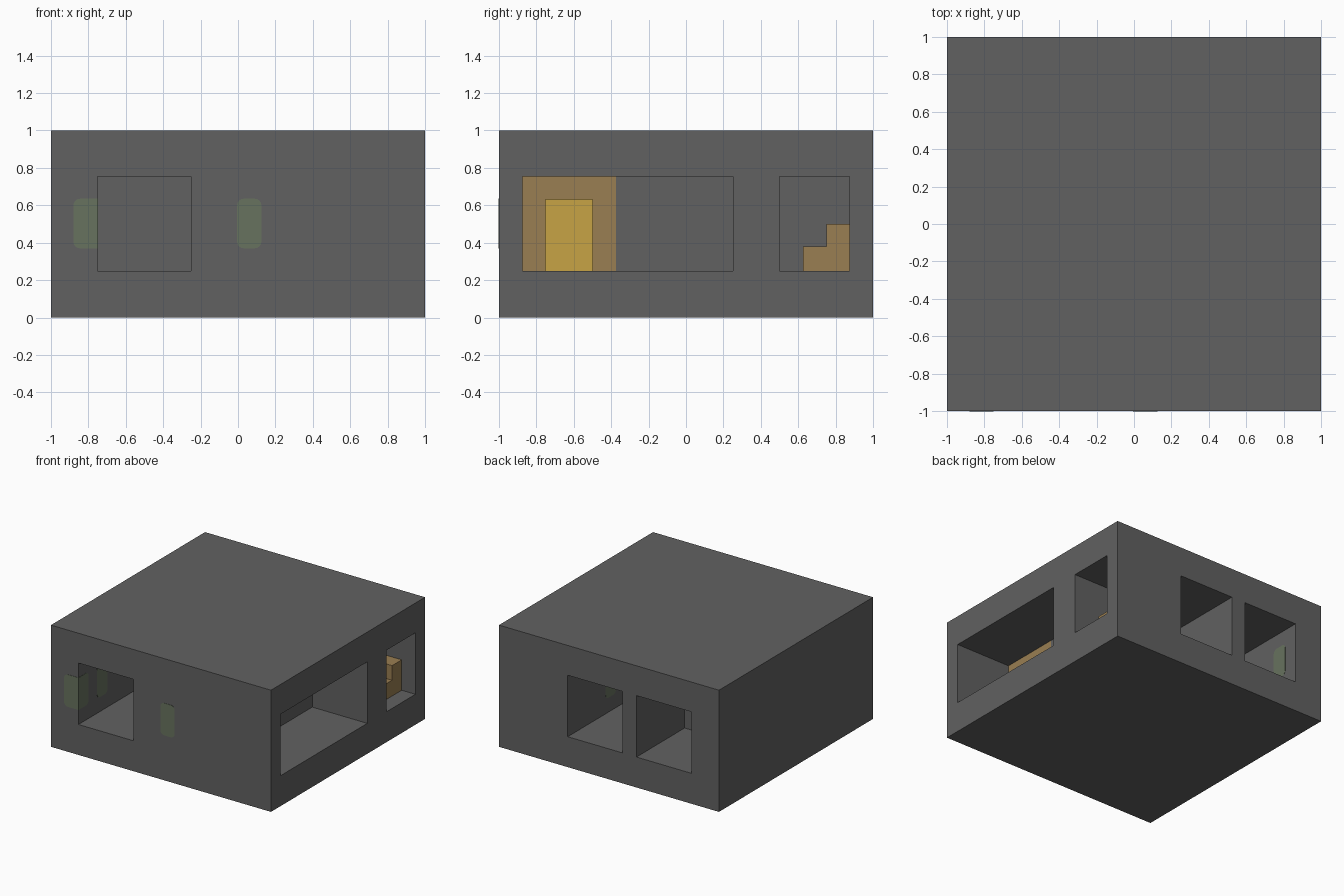
import bpy
import bmesh
from mathutils import Vector

cube = bpy.data.objects.get("Cube")
if cube:
    bpy.data.objects.remove(cube, do_unlink=True)


def material(name, rgb):
    mat = bpy.data.materials.new(name)
    mat.use_nodes = True
    color = (*rgb, 1)
    mat.diffuse_color = color
    bsdf = mat.node_tree.nodes["Principled BSDF"]
    bsdf.inputs["Base Color"].default_value = color
    bsdf.inputs["Roughness"].default_value = 0.9
    return mat


STONE = material("stone grey", (0.12, 0.12, 0.12))
WOOD = material("wood brown", (0.32, 0.21, 0.085))
DOOR = material("door yellow", (0.57, 0.37, 0.06))
MOSS = material("moss green", (0.136, 0.17, 0.114))


def box(name, xs, ys, zs, mat=None, round_axis=None, flat_end=None):
    """Box from ranges; edges along round_axis are rounded,
    except those lying at flat_end = (axis, value)."""
    low, high = (Vector(p) for p in zip(xs, ys, zs))
    mesh = bpy.data.meshes.new(name)
    bm = bmesh.new()
    bmesh.ops.create_cube(bm, size=1)
    for v in bm.verts:
        v.co = [low[i] if v.co[i] < 0 else high[i] for i in range(3)]
    if round_axis is not None:
        edges = []
        for e in bm.edges:
            a, b = (v.co for v in e.verts)
            along = abs(a[round_axis] - b[round_axis]) > 1e-4
            kept = flat_end and abs(a[flat_end[0]] - flat_end[1]) < 1e-3
            if along and not kept:
                edges.append(e)
        bmesh.ops.bevel(bm, geom=edges, offset=0.035, segments=4,
                        profile=0.5, affect='EDGES')
    bm.to_mesh(mesh)
    bm.free()
    if mat:
        mesh.materials.append(mat)
    obj = bpy.data.objects.new(name, mesh)
    bpy.context.collection.objects.link(obj)
    return obj


def carve(target, xs, ys, zs):
    """Subtract a box from the target."""
    cutter = box("cutter", xs, ys, zs)
    cutter.hide_render = True
    mod = target.modifiers.new("carve", 'BOOLEAN')
    mod.operation = 'DIFFERENCE'
    mod.solver = 'EXACT'
    mod.object = cutter
    bpy.context.view_layer.objects.active = target
    bpy.ops.object.modifier_apply(modifier=mod.name)
    bpy.data.objects.remove(cutter, do_unlink=True)


# Solid block with rooms opening through its sides
ROOM_Z = (0.25, 0.755)
block = box("stone_block", (-1, 1), (-1, 1), (0, 1), STONE)
rooms = [
    ((-0.75, -0.25), (-1.2, -0.125)),    # front room
    ((-0.75, -0.25), (0.375, 1.2)),      # back right room
    ((-0.125, 0.375), (0.25, 1.2)),      # back middle room
    ((0.5, 1.2), (-0.875, 0.25)),        # long side room
    ((0.5, 1.2), (0.5, 0.875)),          # small side room
    ((0.375, 0.6), (-0.875, -0.375)),    # pocket for the wooden wall
]
for xs, ys in rooms:
    carve(block, xs, ys, ROOM_Z)

# Wooden wall with a recessed door
wall = box("wooden_wall", (0.375, 0.5), (-0.875, -0.375), ROOM_Z, WOOD)
carve(wall, (0.44, 0.6), (-0.75, -0.5), (0.2, 0.63))
box("door", (0.435, 0.445), (-0.75, -0.5), (0.25, 0.63), DOOR)

# Stepped wooden seat in the small side room
box("seat_base", (0.625, 0.875), (0.625, 0.75), (0.25, 0.38), WOOD)
box("seat_back", (0.625, 0.875), (0.75, 0.875), (0.25, 0.5), WOOD)

# Moss patches as thin rounded plates on the walls
MOSS_Z = (0.37, 0.635)
T = 0.002


def moss_on_x(name, x, ys, flat_end=None):
    box(name, (x - T, x + T), ys, MOSS_Z, MOSS, 0, flat_end)


def moss_on_y(name, xs, y, flat_end=None):
    box(name, xs, (y - T, y + T), MOSS_Z, MOSS, 1, flat_end)


moss_on_y("front_moss_corner", (-0.88, -0.75), -1, (0, -0.75))
moss_on_y("front_moss_middle", (-0.005, 0.125), -1)
moss_on_x("jamb_moss", -0.75, (-1, -0.87), (1, -1))
moss_on_x("front_room_moss", -0.75, (-0.76, -0.625))
moss_on_x("back_room_moss", -0.75, (0.745, 0.88))
moss_on_x("middle_room_moss", 0.375, (0.375, 0.51))
